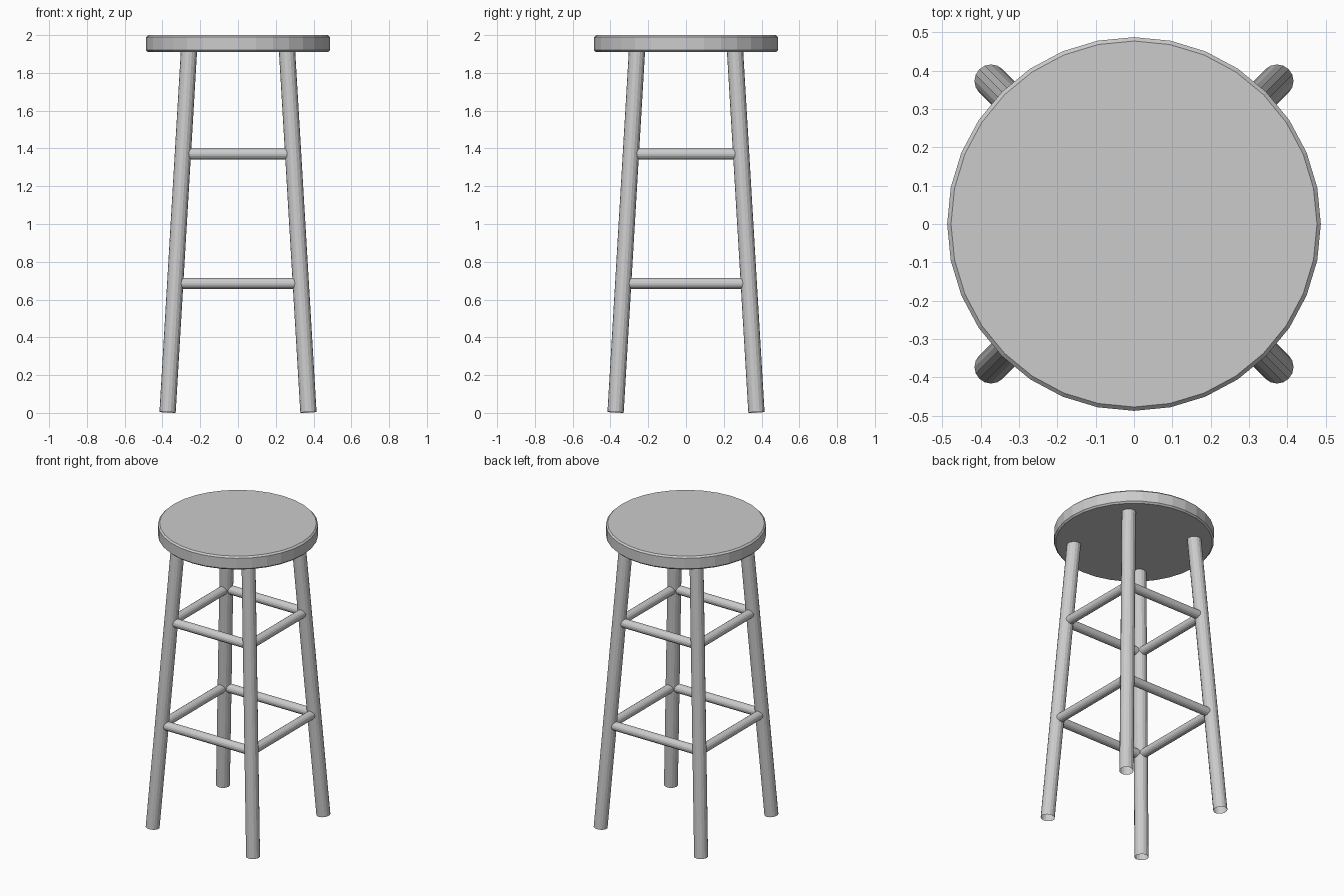
import bpy
from mathutils import Vector

if "Cube" in bpy.data.objects:
    bpy.data.objects.remove(bpy.data.objects["Cube"])

SEAT_BOTTOM = 1.91
FOOT, TOP = 0.373, 0.26      # leg centre offsets at the floor and under the seat


def leg_offset(z):
    return FOOT + (TOP - FOOT) * z / SEAT_BOTTOM


def rod(name, a, b, radius, sides):
    """Open-ended round rod between two points."""
    a, b = Vector(a), Vector(b)
    d = b - a
    bpy.ops.mesh.primitive_cylinder_add(
        vertices=sides, radius=radius, depth=d.length,
        end_fill_type='NOTHING', location=(a + b) / 2,
        rotation=d.to_track_quat('Z', 'Y').to_euler())
    bpy.context.object.name = name


# Round seat with softened rims
bpy.ops.mesh.primitive_cylinder_add(vertices=32, radius=0.487, depth=2 - SEAT_BOTTOM,
                                    location=(0, 0, (2 + SEAT_BOTTOM) / 2))
seat = bpy.context.object
seat.name = "seat"
bevel = seat.modifiers.new("rim", 'BEVEL')
bevel.width = 0.01
bevel.segments = 1
bevel.limit_method = 'ANGLE'
bevel.angle_limit = 1.0

# Splayed legs
corners = [("front_left", -1, -1), ("front_right", 1, -1),
           ("back_right", 1, 1), ("back_left", -1, 1)]
z0, z1 = 0.003, 1.925
for name, sx, sy in corners:
    f, t = leg_offset(z0), leg_offset(z1)
    rod(name + "_leg", (sx * f, sy * f, z0), (sx * t, sy * t, z1), 0.043, 16)

# Two rings of rungs joining neighbouring legs
sides = ["front", "right", "back", "left"]
for level, z in (("lower", 0.686), ("upper", 1.371)):
    o = leg_offset(z)
    for i, side in enumerate(sides):
        _, ax, ay = corners[i]
        _, bx, by = corners[(i + 1) % 4]
        rod(f"{level}_{side}_rung", (ax * o, ay * o, z), (bx * o, by * o, z), 0.029, 16)
